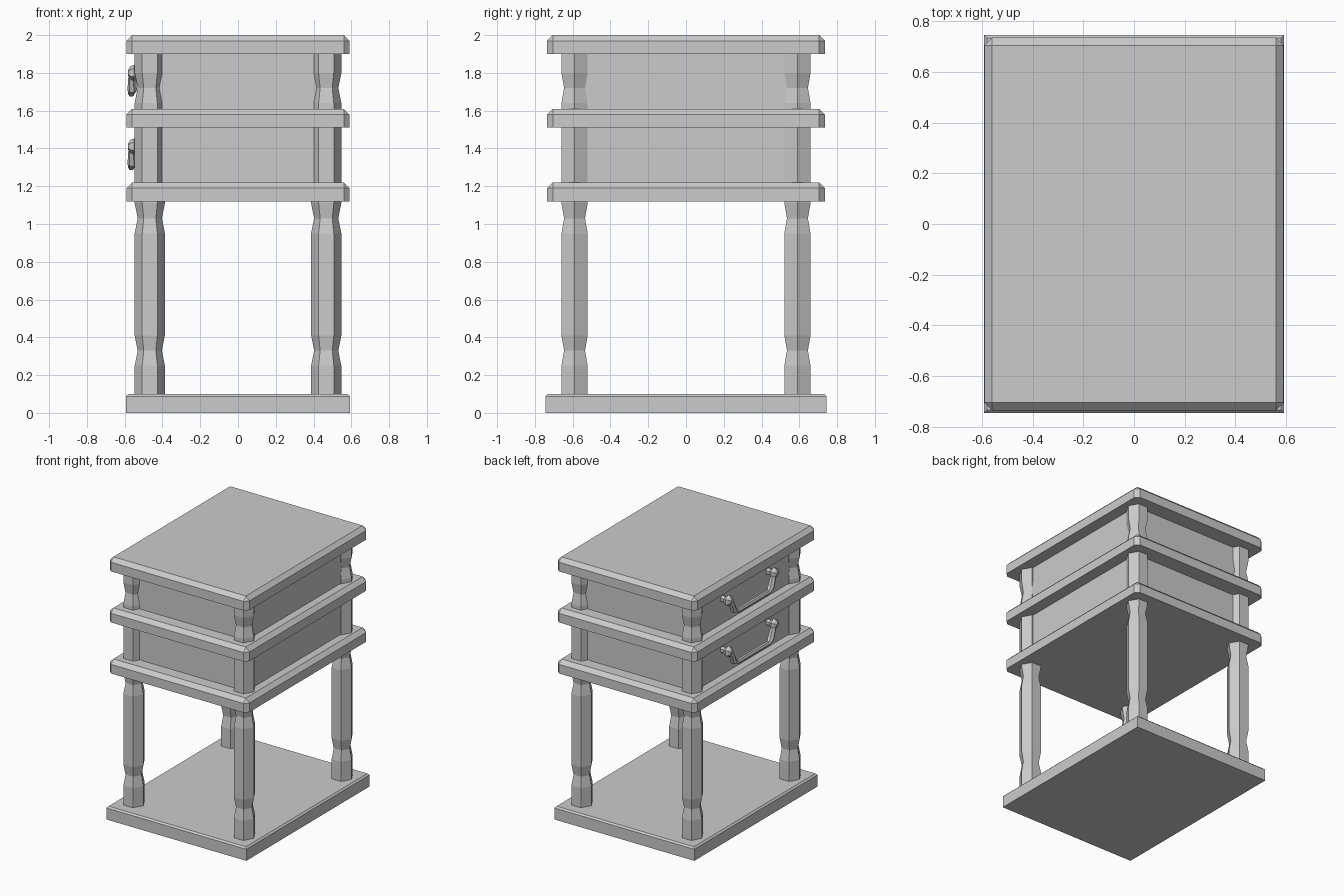
import bpy, bmesh, math
from mathutils import Vector

if "Cube" in bpy.data.objects:
    bpy.data.objects.remove(bpy.data.objects["Cube"])


def finish(bm, name):
    bmesh.ops.recalc_face_normals(bm, faces=bm.faces)
    me = bpy.data.meshes.new(name)
    bm.to_mesh(me)
    bm.free()
    ob = bpy.data.objects.new(name, me)
    bpy.context.collection.objects.link(ob)
    return ob


def block(name, hx, hy, z0, z1, chamfer=0, corners=True):
    bm = bmesh.new()
    bmesh.ops.create_cube(bm, size=2)
    for v in bm.verts:
        v.co = (v.co.x * hx, v.co.y * hy, z1 if v.co.z > 0 else z0)
    if chamfer:
        # bevel the top rim, and the upright corners if wanted
        need = 1 if corners else 2
        edges = [e for e in bm.edges if sum(v.co.z > z0 + 0.01 for v in e.verts) >= need]
        bmesh.ops.bevel(bm, geom=edges, offset=chamfer, segments=1,
                        profile=0.5, affect='EDGES')
    return finish(bm, name)


def loft(name, rings):
    bm = bmesh.new()
    loops = [[bm.verts.new(p) for p in r] for r in rings]
    n = len(loops[0])
    for a, b in zip(loops, loops[1:]):
        for i in range(n):
            j = (i + 1) % n
            bm.faces.new((a[i], a[j], b[j], b[i]))
    bm.faces.new(loops[0])
    bm.faces.new(loops[-1])
    return finish(bm, name)


def tube(name, path, sides=6):
    # path entries: (x, y, z, radius)
    pts = [Vector(p[:3]) for p in path]
    rings = []
    for i, p in enumerate(pts):
        t = (pts[min(i + 1, len(pts) - 1)] - pts[max(i - 1, 0)]).normalized()
        up = Vector((0.5, 0, 1))
        u = (up - t * up.dot(t)).normalized()
        w = t.cross(u)
        rings.append([p + path[i][3] * (math.cos(k * math.tau / sides) * u +
                                        math.sin(k * math.tau / sides) * w)
                      for k in range(sides)])
    return loft(name, rings)


# base board and the three chamfered boards
block("base_board", 0.592, 0.745, 0, 0.1, 0.012, False)
for name, z in (("lower_board", 1.12), ("middle_board", 1.51), ("top_board", 1.90)):
    block(name, 0.59, 0.735, z, z + 0.1, 0.03)

# drawer bodies
block("lower_drawer", 0.50, 0.615, 1.21, 1.52)
block("upper_drawer", 0.50, 0.615, 1.60, 1.91)

# six-sided posts with pinched waists
profile = [(0.08, 0.09), (0.08, 0.25), (0.064, 0.33), (0.08, 0.41), (0.08, 0.95),
           (0.064, 1.03), (0.08, 1.11), (0.08, 1.64), (0.064, 1.72),
           (0.08, 1.80), (0.08, 1.91)]
for sx in (-1, 1):
    for sy in (-1, 1):
        loft("corner_post", [[(sx * 0.467 + r * math.cos(k * math.pi / 3),
                               sy * 0.59 + r * math.sin(k * math.pi / 3), z)
                              for k in range(6)] for r, z in profile])

# bail handles on the drawer fronts
half = [(-0.555, 0.27, 0.04, 0.015), (-0.56, 0.25, 0.015, 0.022),
        (-0.56, 0.225, -0.045, 0.025), (-0.565, 0.185, -0.065, 0.017)]
for zc in (1.365, 1.755):
    path = [(x, -y, z + zc, r) for x, y, z, r in half]
    path += [(x, y, z + zc, r) for x, y, z, r in reversed(half)]
    tube("drawer_handle", path)
    for s in (-1, 1):
        y, z = s * 0.275, zc + 0.045
        tube("handle_knob", [(-0.49, y, z, 0.028), (-0.525, y, z, 0.022),
                             (-0.55, y, z, 0.042), (-0.568, y, z, 0.036),
                             (-0.583, y, z, 0.015)])
